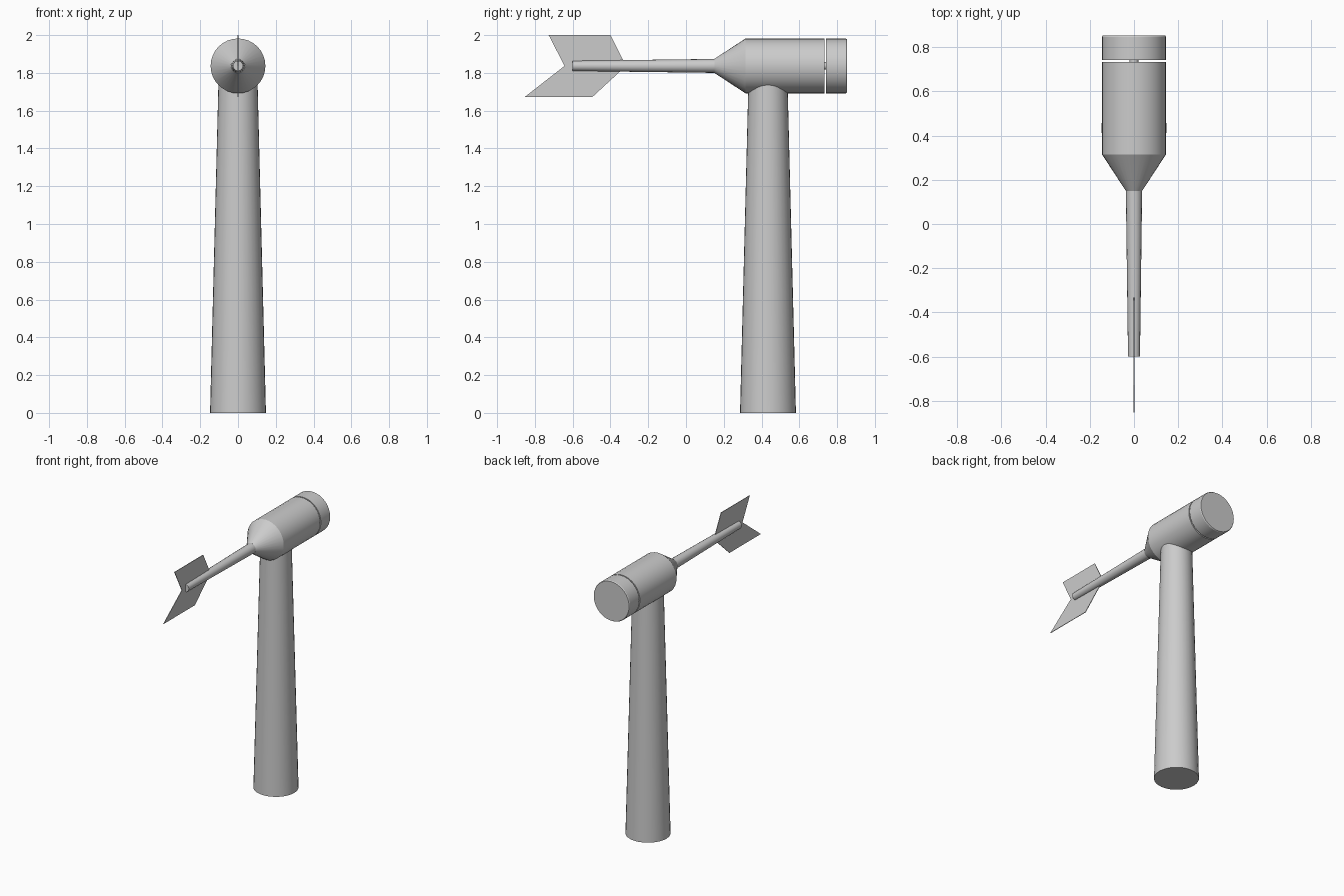
import bpy, bmesh, math
from mathutils import Matrix

cube = bpy.data.objects.get("Cube")
if cube:
    bpy.data.objects.remove(cube, do_unlink=True)

grey = bpy.data.materials.new("light_grey")
grey.use_nodes = True
colour = (0.6, 0.6, 0.6, 1)
grey.diffuse_color = colour
grey.node_tree.nodes["Principled BSDF"].inputs["Base Color"].default_value = colour

AXIS_Z = 1.837


def finish(name, bm):
    bmesh.ops.recalc_face_normals(bm, faces=bm.faces)
    mesh = bpy.data.meshes.new(name)
    bm.to_mesh(mesh)
    bm.free()
    mesh.materials.append(grey)
    ob = bpy.data.objects.new(name, mesh)
    bpy.context.collection.objects.link(ob)
    bpy.ops.object.select_all(action="DESELECT")
    ob.select_set(True)
    bpy.context.view_layer.objects.active = ob
    bpy.ops.object.shade_smooth_by_angle(angle=math.radians(25))
    return ob


def lathe(name, profile, matrix, sides=32):
    """Capped solid of revolution from (radius, height) pairs."""
    bm = bmesh.new()
    rings = []
    for r, h in profile:
        rings.append([bm.verts.new((r * math.cos(a), r * math.sin(a), h))
                      for a in (math.tau * i / sides for i in range(sides))])
    for low, high in zip(rings, rings[1:]):
        for i in range(sides):
            j = (i + 1) % sides
            bm.faces.new((low[i], low[j], high[j], high[i]))
    bm.faces.new(rings[0])
    bm.faces.new(rings[-1])
    bm.transform(matrix)
    return finish(name, bm)


# Local z of the lathe becomes world y for the horizontal parts
along_y = Matrix.Translation((0, 0, AXIS_Z)) @ Matrix.Rotation(-math.pi / 2, 4, "X")

# Tapered tower, ending inside the housing
lathe("tower", [(0.148, 0), (0.103, 1.77)], Matrix.Translation((0, 0.434, 0)))

# Housing with a conical nose, then hub cap across a narrow gap
lathe("housing", [(0.037, 0.15), (0.145, 0.315), (0.145, 0.733)], along_y)
lathe("hub_shaft", [(0.02, 0.72), (0.02, 0.75)], along_y, 16)
lathe("hub_cap", [(0.145, 0.741), (0.145, 0.846), (0.141, 0.852)], along_y)

# Tail boom
lathe("tail_boom", [(0.027, -0.6), (0.037, 0.16)], along_y, 16)

# Thin swept tail fin
outline = [(-0.727, 2.0), (-0.4, 2.0), (-0.317, AXIS_Z),
           (-0.495, 1.673), (-0.853, 1.673), (-0.643, AXIS_Z)]
bm = bmesh.new()
half = 0.002
base = bm.faces.new([bm.verts.new((-half, y, z)) for y, z in outline])
side = bmesh.ops.extrude_face_region(bm, geom=[base], use_keep_orig=True)["geom"]
bmesh.ops.translate(bm, vec=(2 * half, 0, 0),
                    verts=[v for v in side if isinstance(v, bmesh.types.BMVert)])
finish("tail_fin", bm)
